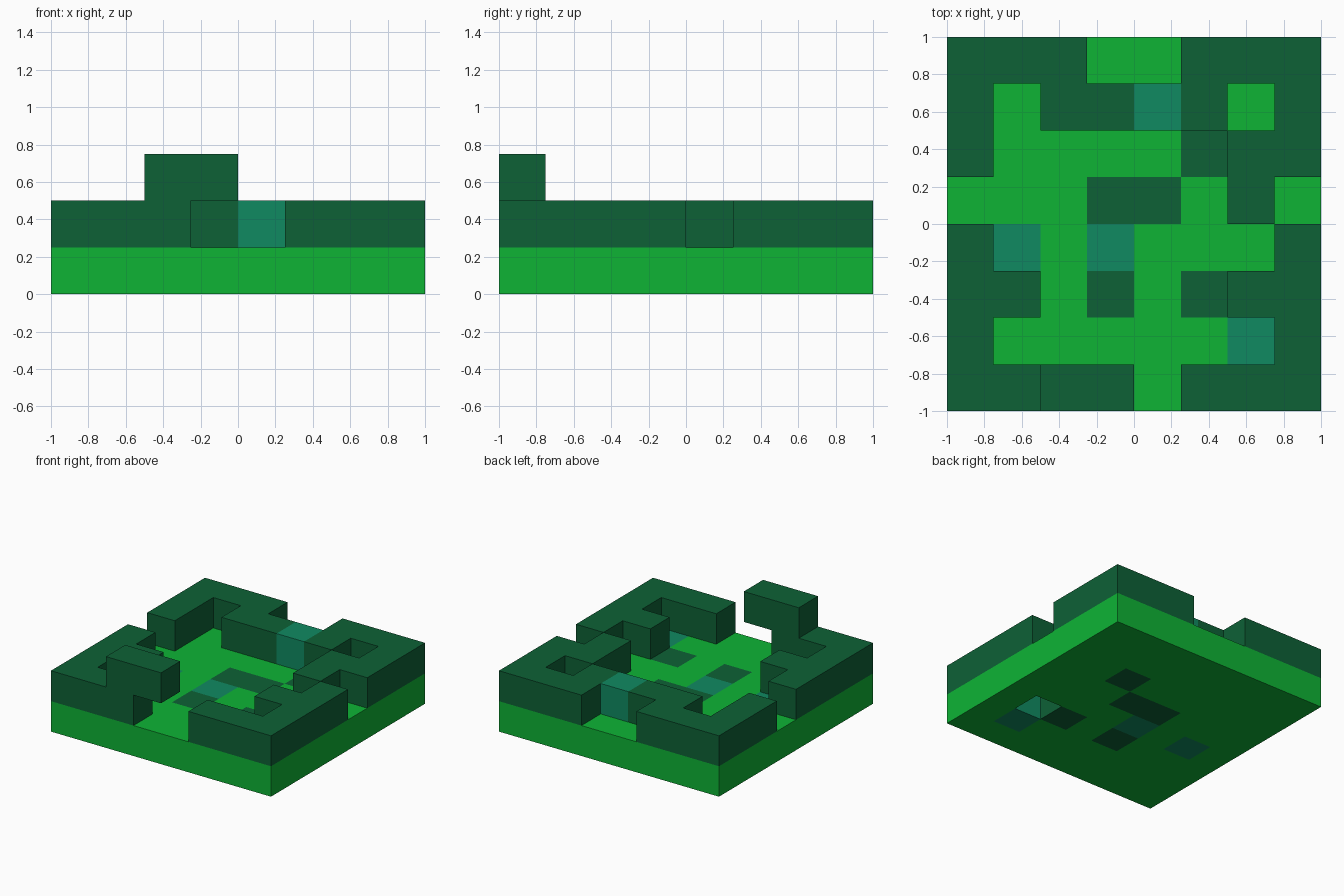
import bpy
import bmesh
from mathutils import Vector

cube = bpy.data.objects.get("Cube")
if cube:
    bpy.data.objects.remove(cube, do_unlink=True)

CELL = 0.25

# Layer maps: rows run back to front, columns run from -x to +x
GROUND = ["GGGGGGGG",
          "GGGGGGGG",
          "GGGGGDGG",
          "GGGDDGGG",
          "GTGTGGGG",
          "GGGDGD.G",
          "GGGGGGTG",
          "GGGGGGGG"]
WALLS = ["DDD..DDD",
         "D.DDTD.D",
         "D.....DD",
         "......D.",
         "D......D",
         "DD....DD",
         "D......D",
         "DDD..DDD"]
TOP = ["........"] * 7 + ["..DD...."]
LAYERS = [GROUND, WALLS, TOP]


def srgb(*rgb):
    lin = [c / 12.92 if c <= 0.04045 else ((c + 0.055) / 1.055) ** 2.4
           for c in (v / 255 for v in rgb)]
    return (*lin, 1.0)


def make_material(name, color):
    mat = bpy.data.materials.new(name)
    mat.use_nodes = True
    mat.diffuse_color = color
    mat.node_tree.nodes["Principled BSDF"].inputs["Base Color"].default_value = color
    return mat


MATERIALS = {
    "G": make_material("grass_green", srgb(14, 180, 53)),
    "D": make_material("dark_green", srgb(13, 97, 54)),
    "T": make_material("teal_green", srgb(16, 138, 97)),
}

cells = {(col, 7 - row, level): kind
         for level, layer in enumerate(LAYERS)
         for row, line in enumerate(layer)
         for col, kind in enumerate(line) if kind != "."}

# For each direction: a normal and two in-plane axes with u x v = normal
AXES = [Vector((1, 0, 0)), Vector((0, 1, 0)), Vector((0, 0, 1))]
SIDES = []
for i in range(3):
    u, v = AXES[(i + 1) % 3], AXES[(i + 2) % 3]
    SIDES += [(AXES[i], u, v), (-AXES[i], v, u)]


def build_part(name, level, kind):
    """Join all blocks of one kind on one level, keeping only outer faces."""
    bm = bmesh.new()
    for (x, y, z), k in cells.items():
        if z != level or k != kind:
            continue
        center = Vector((x - 3.5, y - 3.5, z + 0.5)) * CELL
        for n, u, v in SIDES:
            if (x + int(n.x), y + int(n.y), z + int(n.z)) in cells:
                continue
            corners = [(-u - v), (u - v), (u + v), (v - u)]
            bm.faces.new([bm.verts.new(center + (n + c) * CELL / 2) for c in corners])
    bmesh.ops.remove_doubles(bm, verts=bm.verts, dist=0.001)
    mesh = bpy.data.meshes.new(name)
    bm.to_mesh(mesh)
    bm.free()
    mesh.materials.append(MATERIALS[kind])
    bpy.context.scene.collection.objects.link(bpy.data.objects.new(name, mesh))


# Base slab with its inlaid blocks
build_part("ground_slab", 0, "G")
build_part("dark_ground_blocks", 0, "D")
build_part("teal_ground_blocks", 0, "T")
# Hedge walls, the teal wall block and the overhanging beam
build_part("hedge_walls", 1, "D")
build_part("teal_wall_block", 1, "T")
build_part("overhang_beam", 2, "D")
